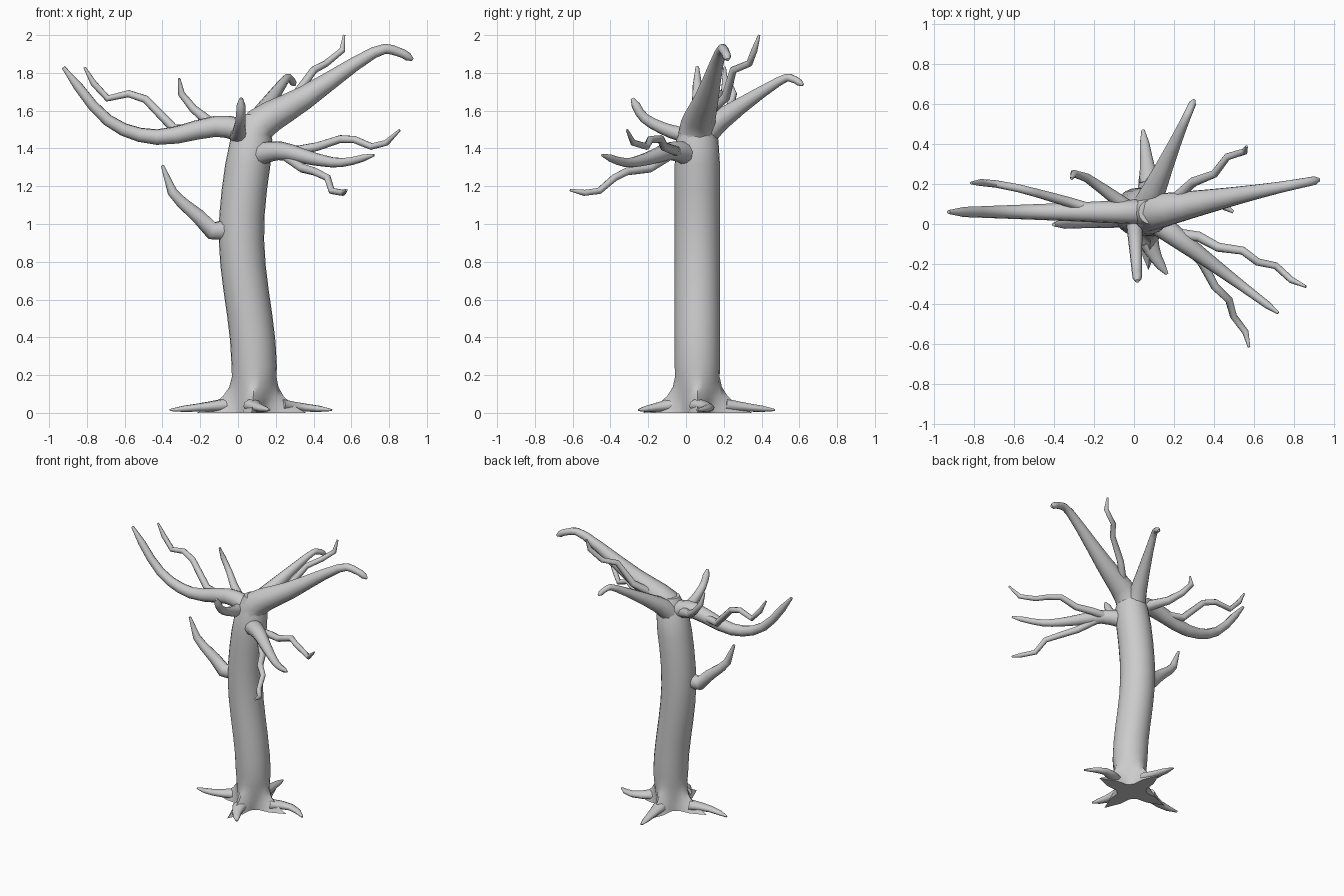
import bpy, bmesh, math
from mathutils import Vector
from math import sin, cos, pi, radians

if "Cube" in bpy.data.objects:
    bpy.data.objects.remove(bpy.data.objects["Cube"])


def loft(name, rings):
    """Skin a list of equal-length point rings into one capped smooth object."""
    bm = bmesh.new()
    loops = [[bm.verts.new(p) for p in ring] for ring in rings]
    for a, b in zip(loops, loops[1:]):
        for i in range(len(a)):
            bm.faces.new((a[i - 1], a[i], b[i], b[i - 1]))
    bm.faces.new(loops[0])
    bm.faces.new(loops[-1])
    bmesh.ops.recalc_face_normals(bm, faces=bm.faces)
    mesh = bpy.data.meshes.new(name)
    bm.to_mesh(mesh)
    bm.free()
    ob = bpy.data.objects.new(name, mesh)
    bpy.context.collection.objects.link(ob)
    bpy.ops.object.select_all(action='DESELECT')
    ob.select_set(True)
    bpy.context.view_layer.objects.active = ob
    bpy.ops.object.shade_smooth_by_angle(angle=radians(50))


def tube(name, path, r0, r1, flat=1.0, sides=10):
    """Tube along a path, tapering from r0 to r1 and closing to a small tip."""
    last = len(path) - 1
    run = [0]
    for a, b in zip(path, path[1:]):
        run.append(run[-1] + (b - a).length)
    rings, u = [], None
    for i, p in enumerate(path):
        before = (p - path[max(i - 1, 0)]).normalized()
        after = (path[min(i + 1, last)] - p).normalized()
        d = (before + after).normalized()
        u = d.orthogonal() if u is None else u
        u = (u - d * u.dot(d)).normalized()
        v = d.cross(u)
        r = r1 + (r0 - r1) * (1 - run[i] / run[-1]) ** 1.5
        r *= 0.4 if i == last else 1
        ring = []
        for k in range(sides):
            a = 2 * pi * k / sides
            o = (u * cos(a) + v * sin(a)) * r
            o.z *= flat
            ring.append(p + o)
        rings.append(ring)
    loft(name, rings)


def smooth_path(pts, steps=3):
    """Catmull-Rom curve through the points."""
    P = [pts[0] * 2 - pts[1]] + pts + [pts[-1] * 2 - pts[-2]]
    out = []
    for a, b, c, d in zip(P, P[1:], P[2:], P[3:]):
        for s in range(steps):
            t = s / steps
            out.append((b * 2 + (c - a) * t + (a * 2 - b * 5 + c * 4 - d) * t ** 2
                        + (b * 3 - a - c * 3 + d) * t ** 3) / 2)
    return out + [pts[-1]]


def branch(name, base, heading, r0, r1, profile, bow=0, zigzag=0, curved=False):
    """Branch in a vertical plane: profile is (distance, height) along a heading,
    bowed sideways and, for twigs, kinked left and right at each joint."""
    h = radians(heading)
    last = len(profile) - 1
    pts = []
    for i, (d, z) in enumerate(profile):
        s = bow * sin(pi * i / last)
        if 0 < i < last:
            s += zigzag * (-1) ** (i + 1)
        pts.append(Vector((base[0] + d * cos(h) - s * sin(h),
                           base[1] + d * sin(h) + s * cos(h), z)))
    tube(name, smooth_path(pts) if curved else pts, r0, r1)


# Trunk: bowed column whose foot flares into a four-pointed star
def trunk_ring(z, sides=24):
    cx = .052 + .034 * cos(pi * (z - .22) / .73)
    top = max(0, (z - 1.3) / .28)
    r = .12 * (1 - .5 * top ** 3)
    foot = max(0, 1 - z / .25)
    ring = []
    for k in range(sides):
        a = 2 * pi * k / sides
        star = abs(cos(2 * a)) ** 3 * abs(k % 6 - 3) / 3
        rr = r - .02 * foot + .19 * foot ** 2.9 * star
        ring.append((cx + rr * cos(a), .06 + rr * sin(a), z))
    return ring


levels = [.25 * (i / 6) ** 1.5 for i in range(6)]
levels += [.25 + .133 * i for i in range(11)]
loft("trunk", [trunk_ring(z) for z in levels])

# Roots: flattened tips on the ground (direction, length, end shift, kink)
for side, angle, length, shift, kink in (
        ("left", 180, .435, .03, .03), ("right", 0, .42, 0, .06),
        ("front", 270, .31, .09, -.01), ("back", 90, .41, .03, 0)):
    c, s = cos(radians(angle)), sin(radians(angle))
    path = []
    for i in range(5):
        t = i / 4
        d = .15 + (length - .15) * t
        w = shift * t + kink * sin(pi * t)
        path.append(Vector((.075 + d * c - w * s, .06 + d * s + w * c,
                            .015 + .025 * (1 - t))))
    tube("root_" + side, path, .05, .02, flat=.7)

# Heavy curved limbs
branch("main_branch_right", (.07, .055), 11, .105, .022,
       [(0, 1.42), (.05, 1.53), (.29, 1.67), (.66, 1.907), (.79, 1.912), (.87, 1.87)],
       curved=True)
branch("main_branch_left", (.04, .06), 180, .065, .024,
       [(0, 1.49), (.16, 1.517), (.47, 1.46), (.73, 1.55), (.965, 1.83)], curved=True)
branch("branch_front", (0, .04), -87, .045, .023,
       [(0, 1.465), (.12, 1.49), (.26, 1.56), (.325, 1.665)], curved=True)
branch("branch_back", (.06, .08), 66, .075, .018,
       [(0, 1.45), (.11, 1.55), (.45, 1.755), (.53, 1.768), (.59, 1.735)], curved=True)
branch("branch_right_front", (.07, .04), -36.7, .066, .018,
       [(0, 1.36), (.19, 1.387), (.41, 1.345), (.6, 1.325), (.81, 1.365)], curved=True)
branch("branch_left_low", (-.05, .04), 187, .058, .022,
       [(0, .97), (.09, .965), (.16, 1.04), (.25, 1.115), (.3, 1.17), (.353, 1.31)])

# Thin crooked twigs
branch("twig_left_upper", (-.2, .07), 167.6, .028, .017,
       [(0, 1.5), (.146, 1.505), (.3, 1.66), (.394, 1.69), (.507, 1.665),
        (.581, 1.745), (.627, 1.83)], bow=-.025)
branch("twig_left_back", (0, .06), 152, .04, .017,
       [(0, 1.48), (.193, 1.545), (.289, 1.61), (.355, 1.69), (.353, 1.77)], bow=-.04)
branch("twig_right_upper", (.2, .12), 36.5, .028, .016,
       [(0, 1.59), (.131, 1.67), (.239, 1.815), (.342, 1.85), (.427, 1.92), (.45, 2.0)],
       zigzag=.015)
branch("twig_right_front_upper", (.22, -.05), -22.4, .028, .016,
       [(0, 1.385), (.1, 1.39), (.21, 1.41), (.33, 1.45), (.42, 1.447), (.51, 1.41),
        (.61, 1.43), (.689, 1.498)], bow=.035, zigzag=.012)
branch("twig_right_front_lower", (.24, -.08), -58, .028, .016,
       [(0, 1.37), (.15, 1.295), (.285, 1.278), (.377, 1.245), (.458, 1.175),
        (.556, 1.165), (.63, 1.18)], bow=.03, zigzag=.01)
